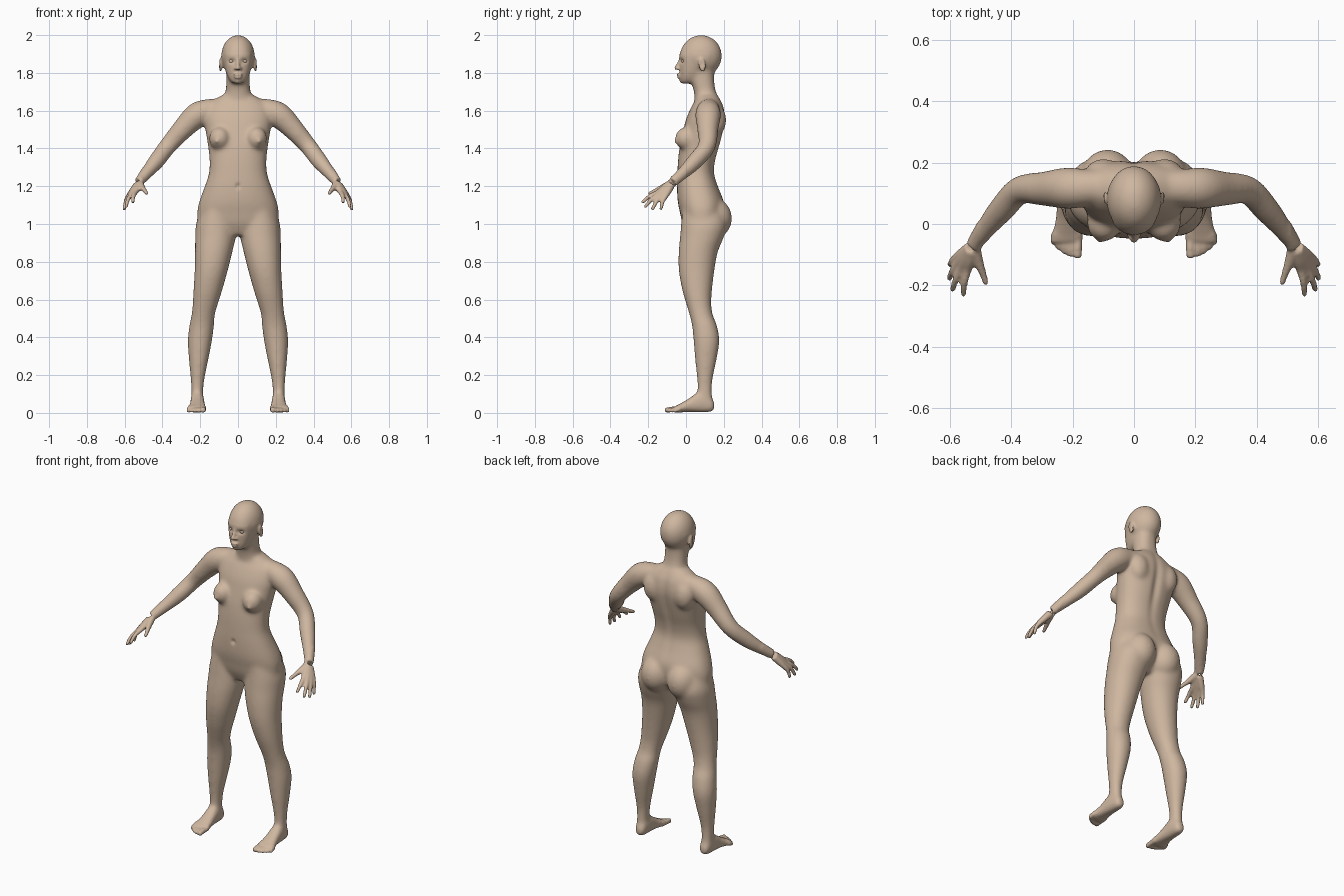
import bpy, bmesh, math
from mathutils import Vector, Matrix

if "Cube" in bpy.data.objects:
    bpy.data.objects.remove(bpy.data.objects["Cube"])

SEG = 32


def spline(rows, steps=6):
    """Catmull-Rom through rows of numbers."""
    out = []
    for i in range(len(rows) - 1):
        p = [rows[max(i - 1, 0)], rows[i], rows[i + 1], rows[min(i + 2, len(rows) - 1)]]
        for k in range(steps):
            t = k / steps
            out.append([0.5 * (2 * b + (c - a) * t + (2 * a - 5 * b + 4 * c - d) * t * t
                               + (3 * b - a - 3 * c + d) * t ** 3) for a, b, c, d in zip(*p)])
    return out + [list(rows[-1])]


def skin(bm, rings):
    """Closed surface through equal-length rings."""
    vs = [[bm.verts.new(p) for p in r] for r in rings]
    for a, b in zip(vs, vs[1:]):
        for i in range(SEG):
            j = (i + 1) % SEG
            bm.faces.new((a[i], a[j], b[j], b[i]))
    bm.faces.new(vs[0])
    bm.faces.new(vs[-1])


def loft(bm, rows, upright=True, power=2.3):
    """Rows: station, x0, x1, then y0, y1 (upright) or z0, z1 (along y)."""
    rings = []
    for s, x0, x1, q0, q1 in spline(rows):
        ring = []
        for i in range(SEG):
            a = 2 * math.pi * i / SEG
            c, d = math.cos(a), math.sin(a)
            u = (x0 + x1) / 2 + (x1 - x0) / 2 * math.copysign(abs(c) ** (2 / power), c)
            v = (q0 + q1) / 2 + (q1 - q0) / 2 * math.copysign(abs(d) ** (2 / power), d)
            ring.append((u, v, s) if upright else (u, s, v))
        rings.append(ring)
    skin(bm, rings)


def tube(bm, rows):
    """Rows: x, y, z, radius along a path."""
    pts = spline(rows)
    rings = []
    for i, p in enumerate(pts):
        t = Vector(pts[min(i + 1, len(pts) - 1)][:3]) - Vector(pts[max(i - 1, 0)][:3])
        u = t.cross(Vector((0, 0, 1)) if abs(t.normalized().z) < 0.95 else Vector((1, 0, 0))).normalized()
        w = t.cross(u).normalized()
        rings.append([Vector(p[:3]) + p[3] * (u * math.cos(a) + w * math.sin(a))
                      for a in (2 * math.pi * k / SEG for k in range(SEG))])
    skin(bm, rings)


def ball(bm, c, r, tilt=0.0):
    m = Matrix.Translation(c) @ Matrix.Rotation(tilt, 4, 'X') @ Matrix.Diagonal((*r, 1))
    bmesh.ops.create_uvsphere(bm, u_segments=32, v_segments=20, radius=1, matrix=m)


bm = bmesh.new()
# leg
loft(bm, [(1.08, .02, .195, -.02, .19), (1.0, .01, .222, -.026, .215), (.93, .012, .227, -.032, .2),
          (.85, .03, .228, -.039, .168), (.75, .055, .23, -.038, .15), (.65, .083, .236, -.02, .138),
          (.58, .105, .24, .0, .134), (.52, .122, .246, .018, .142), (.46, .127, .258, .032, .165),
          (.38, .138, .266, .04, .177), (.28, .157, .26, .048, .162), (.18, .177, .251, .058, .142),
          (.11, .184, .248, .06, .138), (.05, .186, .248, .05, .145)], power=2.1)
# foot and toes
loft(bm, [(.152, .197, .232, .02, .05), (.14, .187, .242, .006, .075), (.11, .18, .248, .002, .105),
          (.06, .178, .252, .002, .108), (.02, .174, .256, .004, .08), (-.03, .167, .267, .002, .05),
          (-.06, .168, .272, .003, .034)], upright=False, power=2.5)
for x, y, r in ((.184, -.108, .015), (.208, -.106, .0115), (.228, -.097, .011), (.247, -.084, .0105), (.263, -.067, .010)):
    tube(bm, [(x, -.02, .02, r), (x, y + .03, .018, r), (x, y + .009, r, r * .9)])
    ball(bm, (x, y + .009, r), (r, r, r))
# arm
tube(bm, [(.09, .125, 1.615, .05), (.16, .118, 1.6, .062), (.22, .117, 1.573, .068), (.29, .115, 1.505, .057),
          (.372, .11, 1.412, .047), (.43, .05, 1.335, .044), (.48, -.01, 1.275, .035), (.523, -.07, 1.222, .026)])
# hand: each finger runs from the wrist
for knuckle, tip in (((.543, -.150, 1.168), (.556, -.228, 1.117)), ((.564, -.146, 1.157), (.592, -.214, 1.093)),
                     ((.577, -.130, 1.148), (.602, -.177, 1.08)), ((.582, -.11, 1.143), (.6, -.132, 1.083))):
    k, t = Vector(knuckle), Vector(tip)
    wrist = Vector((.521, -.07, 1.222)) * .8 + k * .2
    mid = k.lerp(t, .5) + Vector((.004, -.003, .005))
    tube(bm, [(*wrist, .021), (*wrist.lerp(k, .55), .018), (*k, .0135), (*mid, .0112), (*t, .0095)])
    ball(bm, t, (.0095,) * 3)
tube(bm, [(.52, -.08, 1.215, .02), (.507, -.125, 1.193, .016), (.494, -.16, 1.177, .012), (.484, -.19, 1.163, .01)])
ball(bm, (.484, -.19, 1.163), (.01,) * 3)
# breast, buttock, ear, nostril, shoulder blade
ball(bm, (.098, .002, 1.452), (.056, .06, .062), .15)
ball(bm, (.112, -.048, 1.438), (.016, .018, .016))
ball(bm, (.086, .14, 1.03), (.092, .104, .11))
ball(bm, (.093, .085, 1.842), (.009, .019, .037), .15)
ball(bm, (.012, -.041, 1.823), (.009, .012, .008))
ball(bm, (.1, .165, 1.55), (.06, .048, .08))
# mirror the paired parts
dup = bmesh.ops.duplicate(bm, geom=bm.verts[:] + bm.edges[:] + bm.faces[:])
for v in dup["geom"]:
    if isinstance(v, bmesh.types.BMVert):
        v.co.x *= -1

# torso
loft(bm, [(z, -w, w, f, b) for z, w, f, b in (
    (.94, .07, .01, .14), (1.0, .2, -.018, .185), (1.06, .216, -.032, .2), (1.12, .205, -.044, .2),
    (1.2, .176, -.048, .17), (1.27, .154, -.046, .15), (1.34, .151, -.042, .157), (1.42, .16, -.032, .18),
    (1.5, .173, -.014, .2), (1.56, .18, .002, .208), (1.62, .165, .028, .2), (1.655, .13, .048, .185),
    (1.685, .08, .055, .168))])
# neck
loft(bm, [(1.6, -.09, .09, .04, .195), (1.66, -.075, .075, .045, .175), (1.71, -.065, .065, .04, .157),
          (1.76, -.063, .063, .025, .15), (1.82, -.062, .062, .02, .15)])
# skull, face, chin, nose, lips
ball(bm, (0, .08, 1.89), (.089, .111, .111))
loft(bm, [(z, -w, w, f, b) for z, w, f, b in (
    (1.744, .02, -.014, .03), (1.752, .036, -.026, .06), (1.775, .053, -.032, .09), (1.81, .067, -.034, .12),
    (1.85, .077, -.035, .15), (1.9, .082, -.034, .16), (1.94, .07, -.02, .15))], power=2.2)
ball(bm, (0, -.014, 1.759), (.02, .02, .016))
tube(bm, [(0, -.03, 1.875, .008), (0, -.041, 1.845, .009), (0, -.051, 1.828, .0115)])
ball(bm, (0, -.052, 1.827), (.0115,) * 3)
ball(bm, (0, -.035, 1.7915), (.025, .016, .0075))
ball(bm, (0, -.034, 1.777), (.022, .014, .008))
bmesh.ops.recalc_face_normals(bm, faces=bm.faces)

# fuse everything into one skin
raw = bpy.data.meshes.new("body")
bm.to_mesh(raw)
bm.free()
body = bpy.data.objects.new("body", raw)
bpy.context.collection.objects.link(body)
mod = body.modifiers.new("fuse", 'REMESH')
mod.mode = 'VOXEL'
mod.voxel_size = 0.0064
fused = bpy.data.meshes.new_from_object(body.evaluated_get(bpy.context.evaluated_depsgraph_get()))
body.modifiers.clear()
body.data = fused

# blend the joins, keeping hands, toes and face crisp
bm = bmesh.new()
bm.from_mesh(fused)


def fine(p):
    return abs(p.x) > .51 or (p.y < -.08 and p.z > 1.1 and abs(p.x) > .4) or (p.z < .04 and p.y < -.03) \
        or (1.74 < p.z < 1.9 and (p.y < .0 or abs(p.x) > .08))


def relax(verts, times):
    for _ in range(times):
        bmesh.ops.smooth_vert(bm, verts=verts, factor=.5, use_axis_x=True, use_axis_y=True, use_axis_z=True)


relax([v for v in bm.verts if not fine(v.co)], 22)
relax(bm.verts[:], 2)

# soft dents: centre, reach, push
dents = [((0, -.045, 1.784), (.022, .02, .004), (0, .004, 0)),    # mouth line
         ((0, -.05, 1.2), (.012, .03, .014), (0, .009, 0)),       # navel
         ((0, .2, 1.44), (.024, .06, .2), (0, -.012, 0))]         # spine
for s in (1, -1):
    dents += [((s * .034, -.03, 1.863), (.02, .03, .012), (0, .011, 0)),      # eye socket
              ((s * .103, .082, 1.845), (.02, .009, .018), (-s * .006, 0, 0))]  # ear hollow
for v in bm.verts:
    for c, r, push in dents:
        q = sum(((a - b) / k) ** 2 for a, b, k in zip(v.co, c, r))
        if q < 6:
            v.co += Vector(push) * math.exp(-q)
bm.to_mesh(fused)
bm.free()
fused.polygons.foreach_set("use_smooth", [True] * len(fused.polygons))

skin_mat = bpy.data.materials.new("skin")
skin_mat.diffuse_color = (.62, .47, .35, 1)
skin_mat.use_nodes = True
skin_mat.node_tree.nodes["Principled BSDF"].inputs["Base Color"].default_value = skin_mat.diffuse_color
fused.materials.clear()
fused.materials.append(skin_mat)

# eyes
for s, side in ((1, "left"), (-1, "right")):
    bm = bmesh.new()
    ball(bm, (s * .034, -.009, 1.862), (.0145, .0145, .012))
    me = bpy.data.meshes.new(side + "_eye")
    bm.to_mesh(me)
    bm.free()
    me.polygons.foreach_set("use_smooth", [True] * len(me.polygons))
    me.materials.append(skin_mat)
    bpy.context.collection.objects.link(bpy.data.objects.new(side + "_eye", me))
